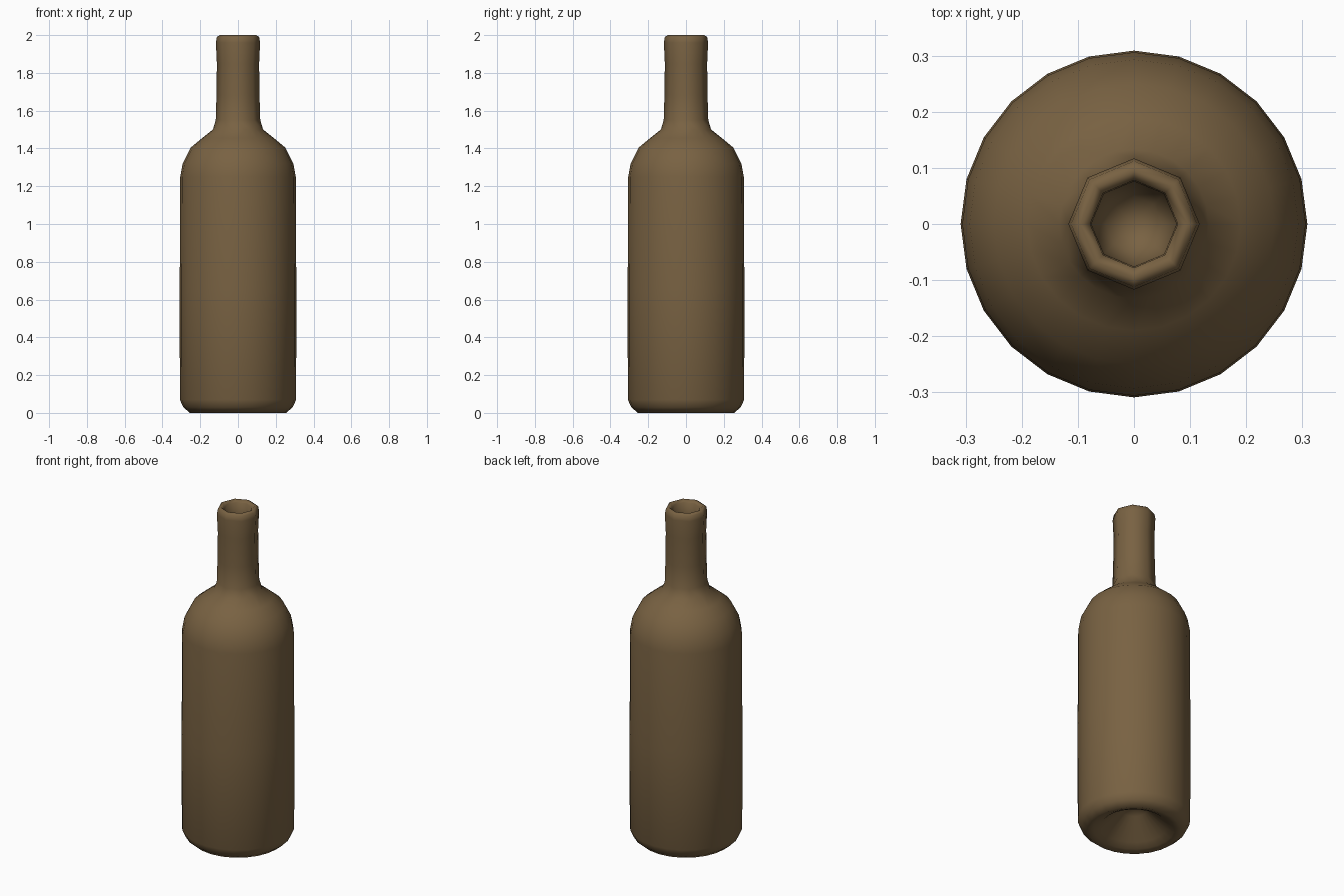
import bpy, bmesh, math

if "Cube" in bpy.data.objects:
    bpy.data.objects.remove(bpy.data.objects["Cube"])

# (radius, height, sides) from the punt apex up the outside and down into the mouth
PROFILE = [
    (0.07, 0.13, 24), (0.18, 0.03, 24), (0.22, 0.01, 24), (0.255, 0.008, 24),
    (0.29, 0.03, 24), (0.308, 0.07, 24), (0.309, 0.65, 24), (0.306, 1.25, 24),
    (0.293, 1.32, 24), (0.25, 1.405, 24), (0.19, 1.455, 24), (0.133, 1.50, 24),
    (0.118, 1.55, 8), (0.114, 1.68, 8), (0.112, 1.85, 8), (0.117, 1.96, 8),
    (0.112, 1.99, 8), (0.096, 2.00, 8), (0.078, 1.985, 8),
    (0.076, 1.90, 8), (0.074, 1.70, 8), (0.05, 1.64, 8),
]

mat = bpy.data.materials.new("brown_glass")
mat.diffuse_color = (0.19, 0.122, 0.055, 1)
mat.use_nodes = True
mat.node_tree.nodes["Principled BSDF"].inputs["Base Color"].default_value = mat.diffuse_color

bm = bmesh.new()


def ring(r, z, n):
    return [bm.verts.new((r * math.cos(2 * math.pi * i / n),
                          r * math.sin(2 * math.pi * i / n), z)) for i in range(n)]


def bridge(a, b):
    """Join two rings; a may have a whole multiple of b's sides."""
    k = len(a) // len(b)
    for i in range(len(b)):
        j = (i + 1) % len(b)
        if k == 1:
            bm.faces.new((a[i], a[j], b[j], b[i]))
            continue
        fan = [a[(i * k + s) % len(a)] for s in range(k + 1)]
        half = (k + 1) // 2
        for s in range(k):
            bm.faces.new((fan[s], fan[s + 1], b[i] if s < half else b[j]))
        bm.faces.new((fan[half], b[j], b[i]))


# Bottle body, neck, lip and mouth
rings = [ring(*p) for p in PROFILE]
for lower, upper in zip(rings, rings[1:]):
    bridge(lower, upper)


# Close the raised punt below and the mouth cavity above
def cap(loop, z):
    tip = bm.verts.new((0, 0, z))
    for i in range(len(loop)):
        bm.faces.new((loop[i], loop[(i + 1) % len(loop)], tip))


cap(rings[0], 0.16)
cap(rings[-1], 1.62)
for v in bm.verts:
    if v.co.z < 0.009:
        v.co.z = 0.0
bmesh.ops.recalc_face_normals(bm, faces=bm.faces)

mesh = bpy.data.meshes.new("bottle")
bm.to_mesh(mesh)
bm.free()
mesh.materials.append(mat)
for p in mesh.polygons:
    p.use_smooth = True
bottle = bpy.data.objects.new("bottle", mesh)
bpy.context.collection.objects.link(bottle)
